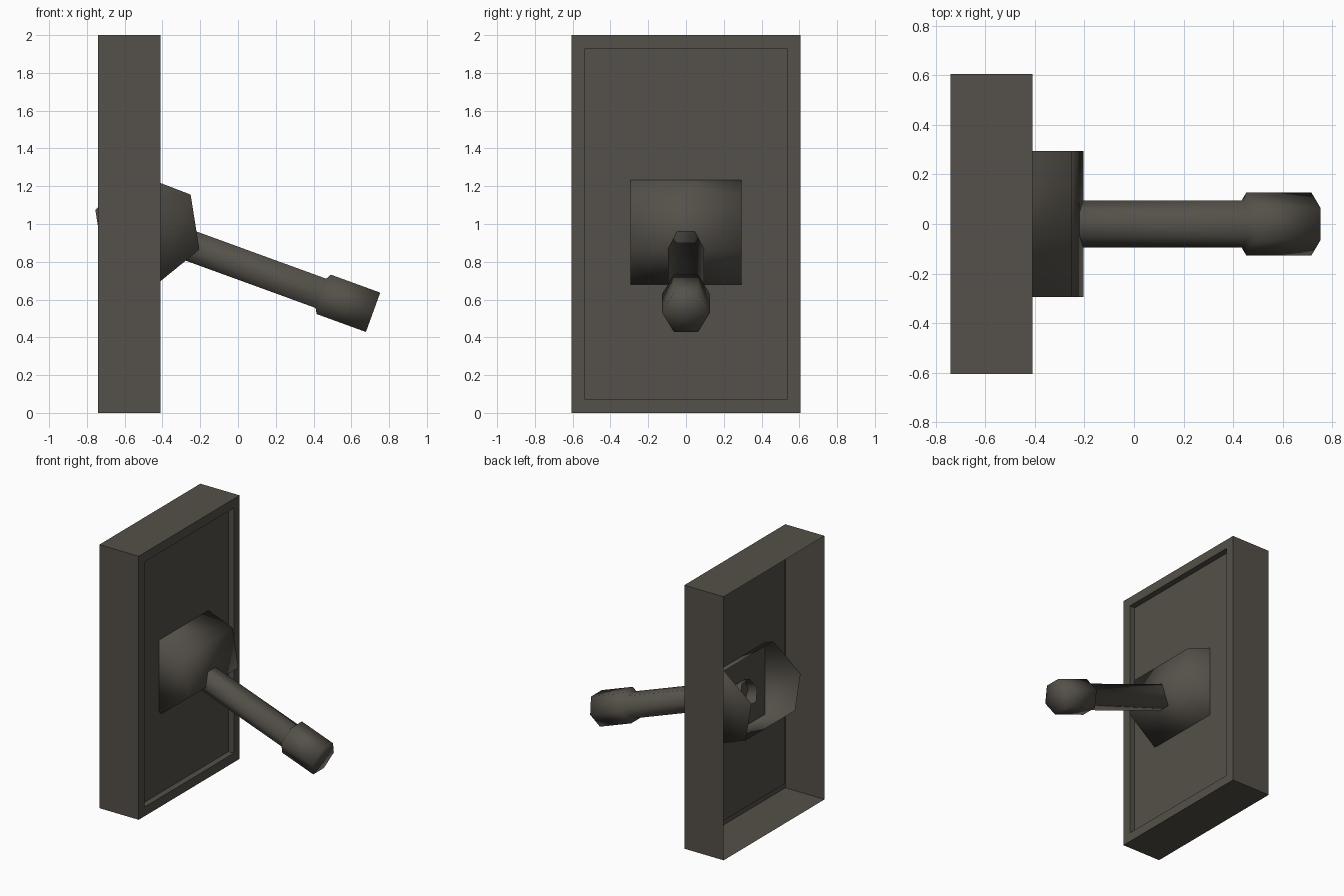
import bpy, math
from mathutils import Vector

if "Cube" in bpy.data.objects:
    bpy.data.objects.remove(bpy.data.objects["Cube"])

mat = bpy.data.materials.new("dark_grey_brown")
mat.diffuse_color = (0.09, 0.081, 0.067, 1)
mat.use_nodes = True
mat.node_tree.nodes["Principled BSDF"].inputs["Base Color"].default_value = mat.diffuse_color


def make(name, verts, faces, smooth):
    me = bpy.data.meshes.new(name)
    me.from_pydata([tuple(v) for v in verts], [], faces)
    me.materials.append(mat)
    for p in me.polygons:
        p.use_smooth = smooth
    ob = bpy.data.objects.new(name, me)
    bpy.context.collection.objects.link(ob)
    return ob


def loft(rings, skip=()):
    """Join rings of equal size with quads, leaving out the sides in skip."""
    n = len(rings[0])
    verts = [v for r in rings for v in r]
    faces = []
    for k in range(len(rings) - 1):
        a, b = k * n, (k + 1) * n
        for i in range(n):
            if i not in skip:
                j = (i + 1) % n
                faces.append((a + i, a + j, b + j, b + i))
    return verts, faces


# wall plate: open-backed shell with a rim and a sunken panel
def rect(x, inset):
    w, lo, hi = 0.605 - inset, inset, 2 - inset
    return [Vector((x, -w, lo)), Vector((x, w, lo)), Vector((x, w, hi)), Vector((x, -w, hi))]


v, f = loft([rect(-0.74, 0), rect(-0.41, 0), rect(-0.41, 0.07), rect(-0.455, 0.07)])
f.append((12, 13, 14, 15))
make("wall_plate", v, f, False)

# pivot hub: six-sided drum lying across the plate, two rear sides open
centre = Vector((-0.48, 0, 0.97))
angles = [math.radians(-141 + 60 * i) for i in range(6)]
ends = [[centre + Vector((0.295 * math.cos(a), y, 0.295 * math.sin(a))) for a in angles]
        for y in (0.295, -0.295)]
v, f = loft(ends, skip=(4, 5))
f += [(5, 4, 3, 2, 1, 0), (6, 7, 8, 9, 10, 11)]
make("pivot_hub", v, f, True)

# lever: six-sided shaft with a thicker grip, tilted down, open at the rear
tilt = math.radians(20)
axis = Vector((math.cos(tilt), 0, -math.sin(tilt)))
up = Vector((math.sin(tilt), 0, math.cos(tilt)))
side = Vector((0, 1, 0))
tip = Vector((0.715, 0, 0.5325))


def ring(back, r):
    return [tip - axis * back + side * (r * math.cos(i * math.pi / 3))
            + up * (r * math.sin(i * math.pi / 3)) for i in range(6)]


v, f = loft([ring(1.325, 0.095), ring(0.294, 0.095), ring(0.278, 0.128), ring(0, 0.128)])
v.append(tip)
f += [(18 + i, 18 + (i + 1) % 6, 24) for i in range(6)]
make("lever", v, f, True)
